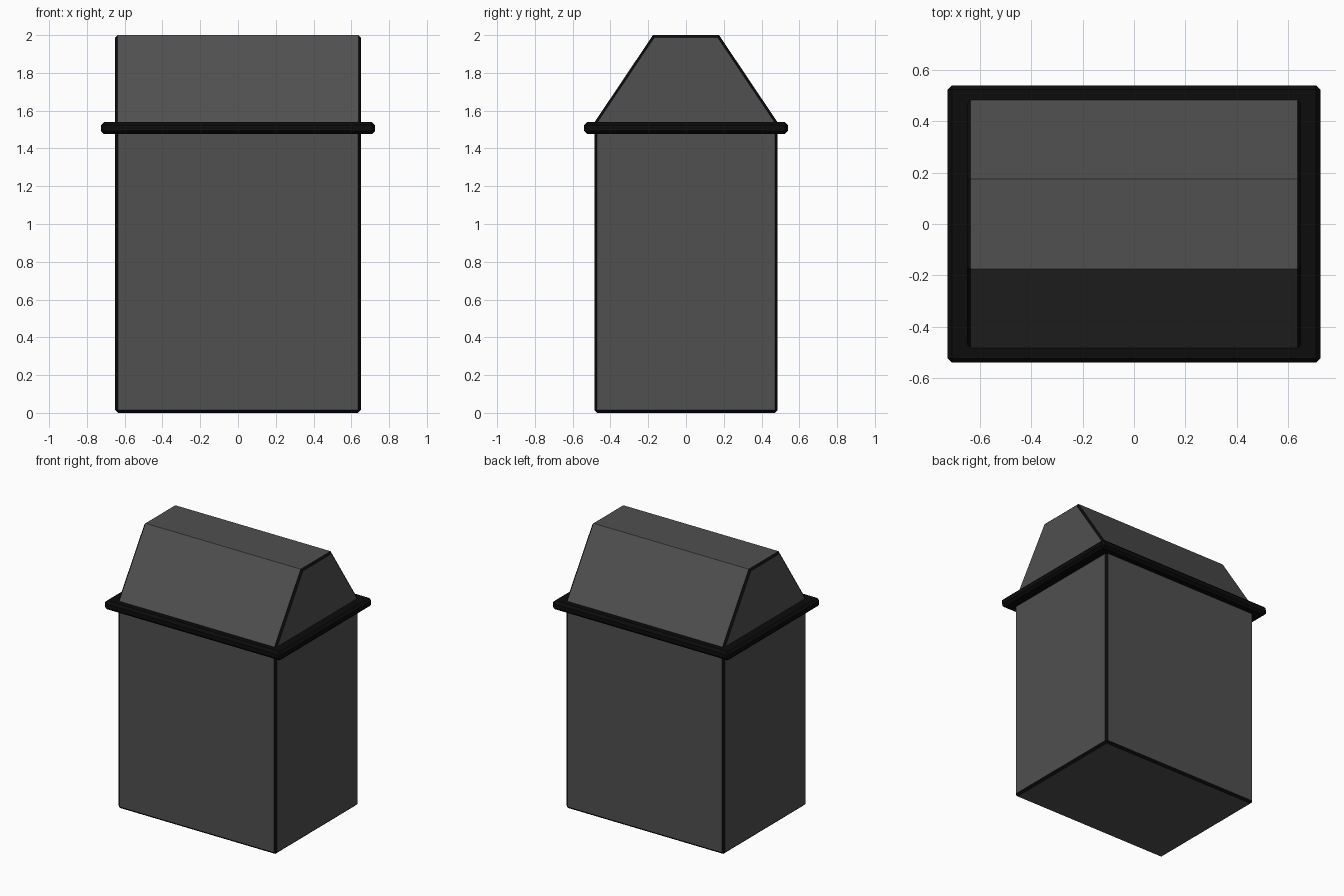
import bpy, bmesh

if "Cube" in bpy.data.objects:
    bpy.data.objects.remove(bpy.data.objects["Cube"])


def material(name, value):
    m = bpy.data.materials.new(name)
    m.diffuse_color = (value, value, value, 1)
    m.use_nodes = True
    m.node_tree.nodes["Principled BSDF"].inputs["Base Color"].default_value = m.diffuse_color
    return m


grey = material("dark grey", 0.08)
black = material("black", 0.0035)


def prism(name, profile, half_x, bevel, mats, edge_rule=lambda e: True):
    """Extrude a (y, z) profile along x and chamfer chosen edges in the last material."""
    bm = bmesh.new()
    face = bm.faces.new([bm.verts.new((-half_x, y, z)) for y, z in profile])
    ext = bmesh.ops.extrude_face_region(bm, geom=[face])["geom"]
    moved = [v for v in ext if isinstance(v, bmesh.types.BMVert)]
    bmesh.ops.translate(bm, verts=moved, vec=(2 * half_x, 0, 0))
    bmesh.ops.recalc_face_normals(bm, faces=bm.faces)
    edges = [e for e in bm.edges if edge_rule(e)]
    bmesh.ops.bevel(bm, geom=edges, offset=bevel, offset_type='OFFSET', segments=1,
                    profile=0.5, affect='EDGES', material=len(mats) - 1)
    bmesh.ops.recalc_face_normals(bm, faces=bm.faces)
    me = bpy.data.meshes.new(name)
    bm.to_mesh(me)
    bm.free()
    for m in mats:
        me.materials.append(m)
    ob = bpy.data.objects.new(name, me)
    bpy.context.collection.objects.link(ob)
    return ob


def rect(half_y, z0, z1):
    return [(-half_y, z0), (half_y, z0), (half_y, z1), (-half_y, z1)]


# bin body with black chamfered edges
prism("bin_body", rect(0.485, 0, 1.51), 0.65, 0.015, [grey, black])

# black rim between body and lid
prism("rim", rect(0.54, 1.476, 1.54), 0.726, 0.017, [black])

# sloped lid, black chamfers only around its two end faces
prism("lid", [(-0.497, 1.52), (0.497, 1.52), (0.175, 2.0), (-0.175, 2.0)],
      0.65, 0.013, [grey, black],
      lambda e: abs(e.verts[0].co.x - e.verts[1].co.x) < 1e-4)
